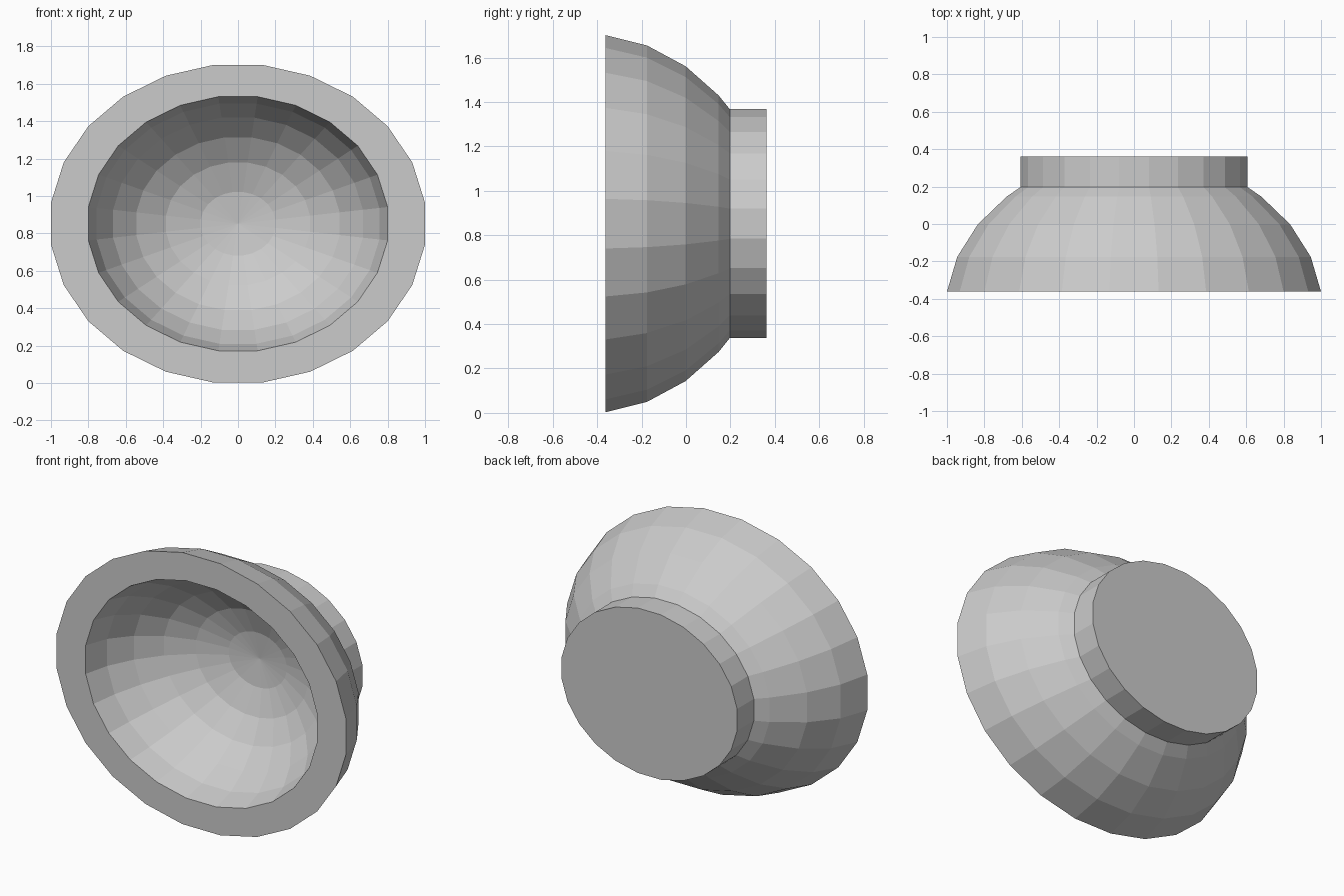
import bpy, bmesh, math

if "Cube" in bpy.data.objects:
    bpy.data.objects.remove(bpy.data.objects["Cube"])

SIDES = 24
HALF_X, HALF_Z, CENTRE_Z = 1.0, 0.849, 0.852
RIM_Y, DEPTH = -0.362, 0.72

# Bowl shell rings from rim to pole: (radius, distance behind the rim)
flare = [1.0, 0.945, 0.835, 0.68, 0.482, 0.25, 0.0]
shell = [(r, DEPTH * math.sin(math.radians(15 * i))) for i, r in enumerate(flare)]

# One closed profile: hollow (80% of the shell), flat rim, outside, round foot
hollow = [(0.8 * r, 0.8 * d) for r, d in reversed(shell)]
foot = [(0.607, 0.559), (0.607, 0.724), (0.0, 0.724)]
profile = hollow + shell[:4] + foot


def lathe(name, points):
    """Spin a profile about the y axis into an oval, flat-faced solid."""
    bm = bmesh.new()
    k = 1 / math.cos(math.pi / SIDES)   # radii are measured to the flats
    rings = []
    for r, d in points:
        if r == 0:
            rings.append([bm.verts.new((0, RIM_Y + d, CENTRE_Z))] * SIDES)
            continue
        ring = []
        for i in range(SIDES):
            a = 2 * math.pi * (i + 0.5) / SIDES
            ring.append(bm.verts.new((HALF_X * r * k * math.cos(a), RIM_Y + d,
                                      CENTRE_Z + HALF_Z * r * k * math.sin(a))))
        rings.append(ring)
    for p, q in zip(rings, rings[1:]):
        for i in range(SIDES):
            j = (i + 1) % SIDES
            quad = list(dict.fromkeys((p[i], p[j], q[j], q[i])))
            bm.faces.new(quad)
    bmesh.ops.recalc_face_normals(bm, faces=bm.faces)
    mesh = bpy.data.meshes.new(name)
    bm.to_mesh(mesh)
    bm.free()
    obj = bpy.data.objects.new(name, mesh)
    bpy.context.collection.objects.link(obj)
    return obj


# Footed bowl lying on its side, opening to the front
lathe("footed_bowl", profile)
